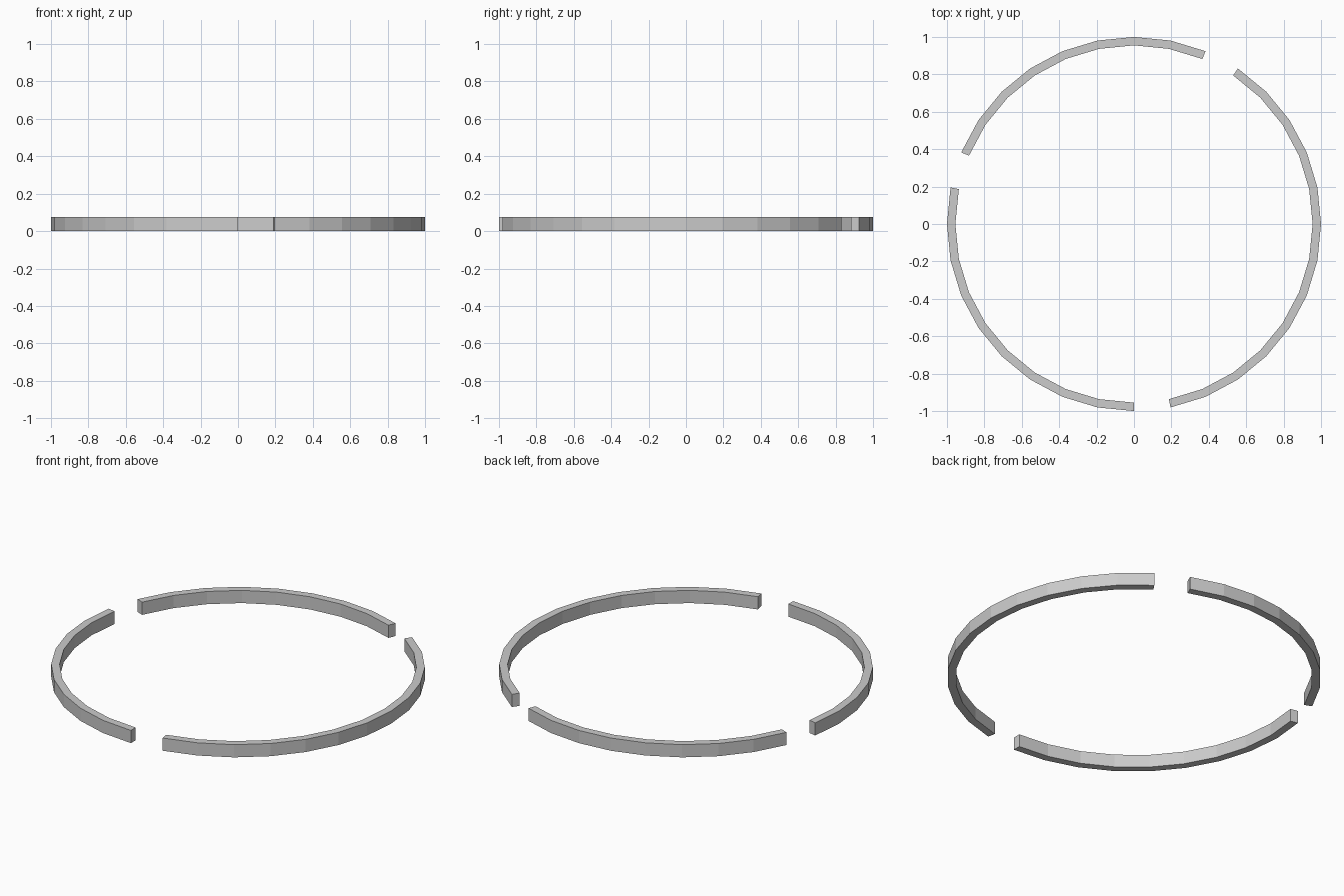
import bpy, bmesh, math

if "Cube" in bpy.data.objects:
    bpy.data.objects.remove(bpy.data.objects["Cube"])

SIDES = 32            # full circle divisions
R_OUT, R_IN = 1.0, 0.955
HEIGHT = 0.075


def arc_segment(name, start, count):
    """Flat-faced arc bar: a rectangular section swept over `count` divisions."""
    bm = bmesh.new()
    rings = []
    for i in range(start, start + count + 1):
        a = 2 * math.pi * i / SIDES
        c, s = math.cos(a), math.sin(a)
        section = [(R_IN, 0), (R_OUT, 0), (R_OUT, HEIGHT), (R_IN, HEIGHT)]
        rings.append([bm.verts.new((r * c, r * s, z)) for r, z in section])
    for a, b in zip(rings, rings[1:]):
        for k in range(4):
            n = (k + 1) % 4
            bm.faces.new((a[k], a[n], b[n], b[k]))
    # end caps
    bm.faces.new(rings[0])
    bm.faces.new(rings[-1])
    bmesh.ops.recalc_face_normals(bm, faces=bm.faces)
    mesh = bpy.data.meshes.new(name)
    bm.to_mesh(mesh)
    bm.free()
    bpy.context.collection.objects.link(bpy.data.objects.new(name, mesh))


# Three arcs separated by one-division gaps
arc_segment("ring_arc_back", 6, 8)
arc_segment("ring_arc_left", 15, 9)
arc_segment("ring_arc_right", 25, 12)
